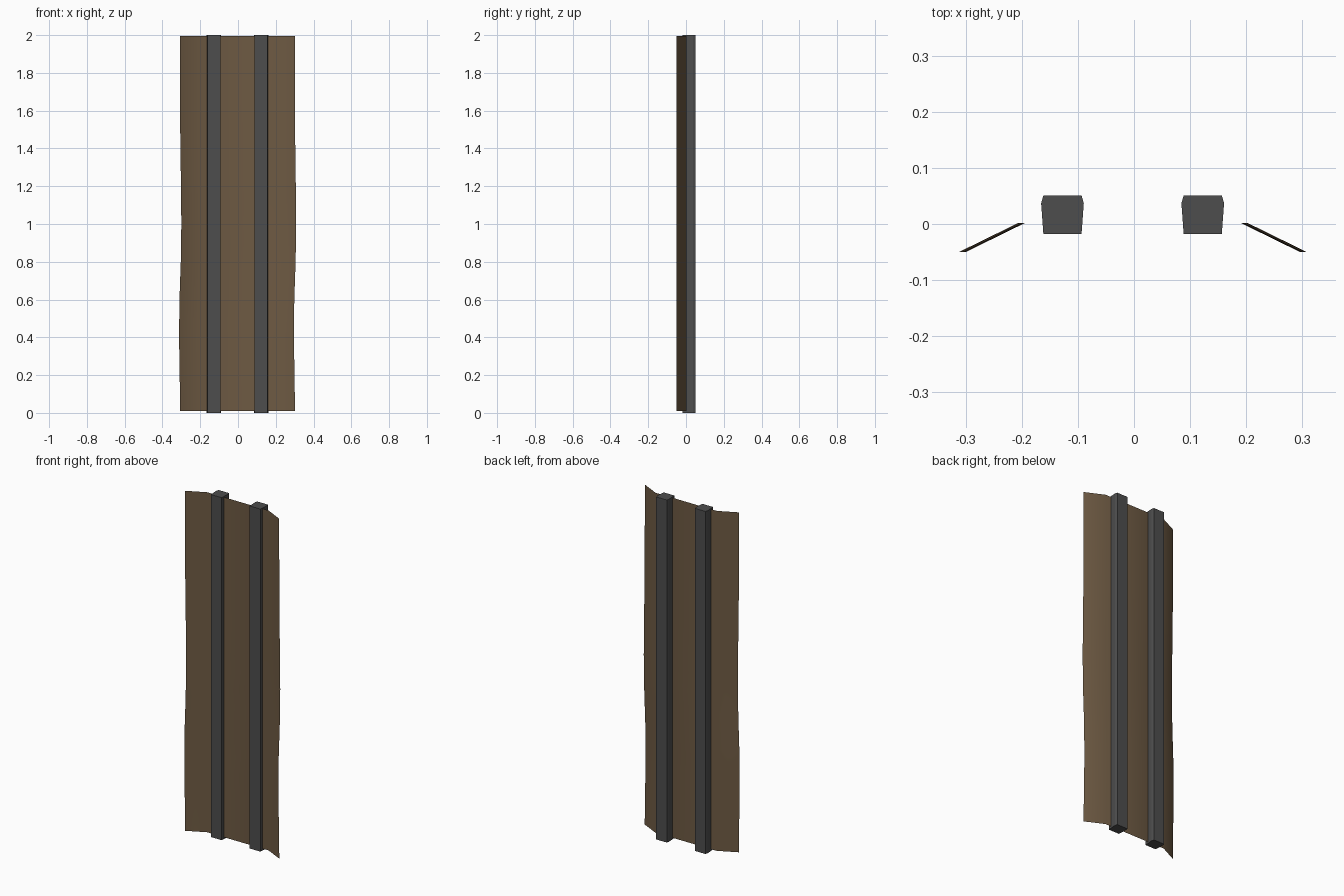
import bpy

cube = bpy.data.objects.get("Cube")
if cube:
    bpy.data.objects.remove(cube, do_unlink=True)


def make_material(name, color):
    mat = bpy.data.materials.new(name)
    mat.use_nodes = True
    mat.diffuse_color = (*color, 1)
    mat.node_tree.nodes["Principled BSDF"].inputs["Base Color"].default_value = (*color, 1)
    return mat


def loft(name, rings, mat, closed):
    """Join equal-length point rings; closed rings also get end caps."""
    n = len(rings[0])
    verts = [p for ring in rings for p in ring]
    faces = []
    for r in range(len(rings) - 1):
        for i in range(n if closed else n - 1):
            j = (i + 1) % n
            faces.append((r * n + i, r * n + j, (r + 1) * n + j, (r + 1) * n + i))
    if closed:
        faces.append(tuple(reversed(range(n))))
        faces.append(tuple(range(len(verts) - n, len(verts))))
    mesh = bpy.data.meshes.new(name)
    mesh.from_pydata(verts, [], faces)
    mesh.materials.append(mat)
    obj = bpy.data.objects.new(name, mesh)
    bpy.context.collection.objects.link(obj)
    return obj


brown = make_material("earth brown", (0.155, 0.102, 0.056))
grey = make_material("dark grey", (0.075, 0.075, 0.075))

# Ballast bed: thin sheet with sloped shoulders that sways sideways
section = [(-0.304, -0.05), (-0.198, 0.002), (0.198, 0.002), (0.304, -0.05)]
sway = [(0.01, -0.002), (0.4, -0.008), (0.6, -0.006), (0.8, 0.001), (1.0, 0.004),
        (1.2, 0.002), (1.5, -0.002), (1.995, -0.003)]
bed = loft("ballast_bed", [[(x + dx, y, z) for x, y in section] for z, dx in sway], brown, False)
bed.data.shade_smooth()

# Rails: straight bars with a chamfered head
half = [(0.034, -0.018), (0.038, 0.037), (0.034, 0.051)]
profile = half + [(-x, y) for x, y in reversed(half)]
for name, cx in (("right_rail", -0.1275), ("left_rail", 0.1225)):
    loft(name, [[(cx + x, y, z) for x, y in profile] for z in (0, 2)], grey, True)
